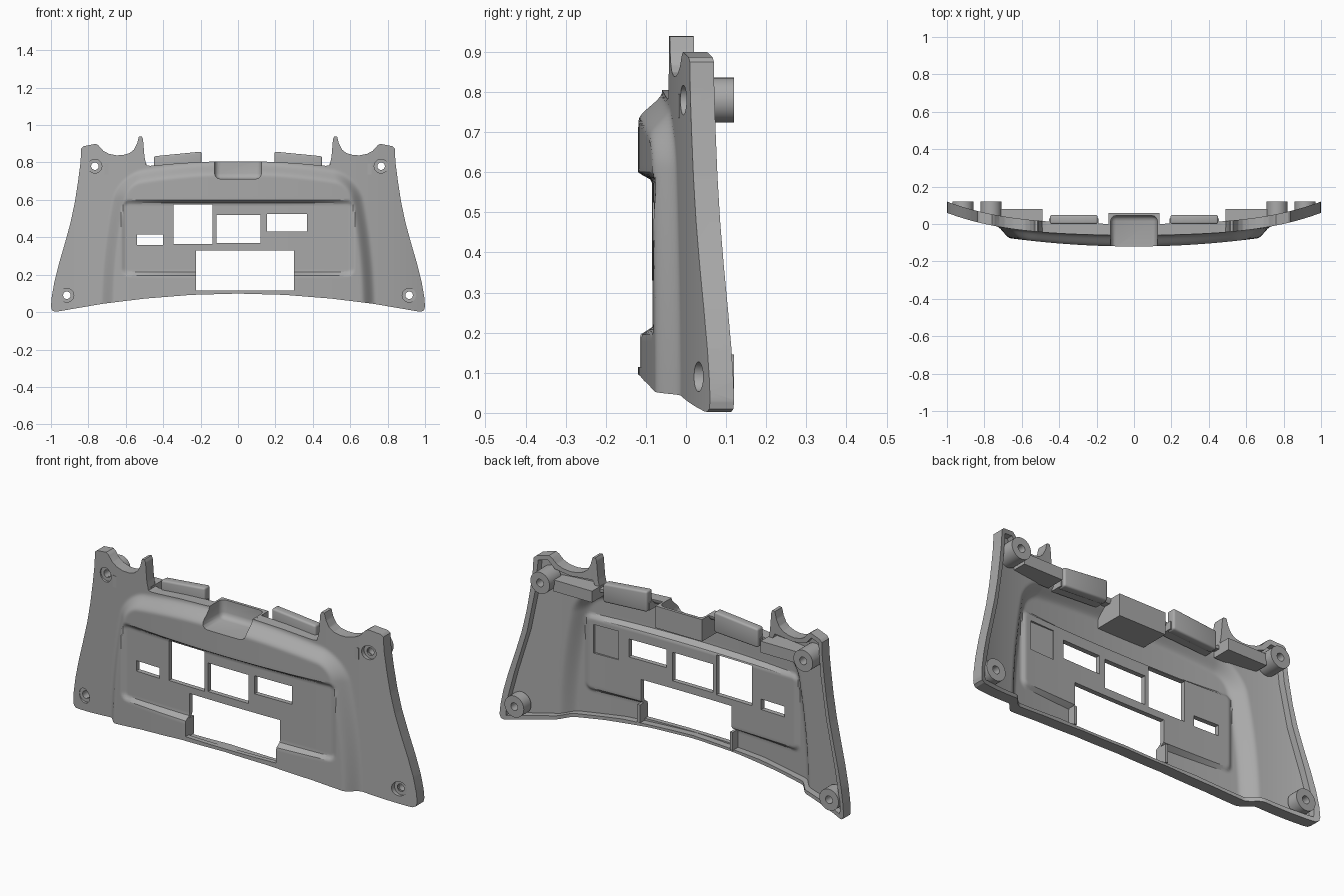
import bpy, bmesh, math
from mathutils import Vector

cube = bpy.data.objects.get("Cube")
if cube:
    bpy.data.objects.remove(cube, do_unlink=True)

grey = bpy.data.materials.new("plain_grey")
grey.use_nodes = True
grey.diffuse_color = (0.4, 0.4, 0.4, 1)
grey.node_tree.nodes["Principled BSDF"].inputs["Base Color"].default_value = grey.diffuse_color


def smooth(t):
    t = min(max(t, 0), 1)
    return t * t * (3 - 2 * t)


def inset_distance(a, b, r):
    # distance inside two edges that meet in a corner of radius r
    return r - math.hypot(max(r - a, 0), max(r - b, 0))


def flange(x):
    return -0.06 + 0.05 * x**2 + 0.07 * x**4


def front(x, z):
    # bowed flange, raised panel, shallow recess in the panel
    side = 0.735 - 0.17 * z * z - abs(x)
    top = 0.805 - 0.16 * x * x - z
    rise = smooth(inset_distance(side, top, 0.13) / 0.075)
    panel = -0.12 + 0.1 * x * x
    floor = max(-0.085 + 0.04 * x * x, panel)
    edge = inset_distance(0.625 - abs(x), 0.205 - abs(z - 0.397), 0.04)
    panel += (floor - panel) * smooth(edge / 0.025)
    return flange(x) + (panel - flange(x)) * rise


def finish(name, bm):
    bmesh.ops.recalc_face_normals(bm, faces=bm.faces)
    mesh = bpy.data.meshes.new(name)
    bm.to_mesh(mesh)
    bm.free()
    mesh.materials.append(grey)
    ob = bpy.data.objects.new(name, mesh)
    bpy.context.collection.objects.link(ob)
    return ob


def thicken(bm, move):
    new = bmesh.ops.extrude_face_region(bm, geom=bm.faces[:], use_keep_orig=True)["geom"]
    for v in new:
        if isinstance(v, bmesh.types.BMVert):
            v.co.y = move(v.co)


def sheet(name, x0, x1, z0, z1, offset, back):
    # solid between the curved front (plus offset) and a back surface
    bm = bmesh.new()
    step = 0.009
    bmesh.ops.create_grid(bm, x_segments=round((x1 - x0) / step),
                          y_segments=round((z1 - z0) / step), size=0.5)
    for v in bm.verts:
        x = x0 + (v.co.x + 0.5) * (x1 - x0)
        z = z0 + (v.co.y + 0.5) * (z1 - z0)
        v.co = (x, front(x, z) + offset, z)
    thicken(bm, back)
    return finish(name, bm)


def prism(name, points, y0=-0.4, y1=0.4):
    bm = bmesh.new()
    bm.faces.new([bm.verts.new((x, y0, z)) for x, z in points])
    thicken(bm, lambda co: y1)
    return finish(name, bm)


def mirrored(half):
    return half + [(-x, z) for x, z in reversed(half) if x > 0]


def box(name, x0, x1, y0, y1, z0, z1, bevel=0.0):
    ob = prism(name, [(x0, z0), (x1, z0), (x1, z1), (x0, z1)], y0, y1)
    if bevel:
        soften(ob, bevel)
    return ob


def soften(ob, width):
    bm = bmesh.new()
    bm.from_mesh(ob.data)
    bmesh.ops.bevel(bm, geom=bm.edges[:], offset=width, segments=3, profile=0.5, affect='EDGES')
    bm.to_mesh(ob.data)
    bm.free()


def rod(name, x, z, radius, y0, y1):
    ring = [(x + radius * math.cos(a * math.tau / 32), z + radius * math.sin(a * math.tau / 32))
            for a in range(32)]
    return prism(name, ring, y0, y1)


def combine(ob, other, operation):
    mod = ob.modifiers.new("cut", 'BOOLEAN')
    mod.operation = operation
    mod.solver = 'MANIFOLD'
    mod.object = other
    bpy.context.view_layer.objects.active = ob
    bpy.ops.object.modifier_apply(modifier=mod.name)
    bpy.data.objects.remove(other, do_unlink=True)


# Shell outline, with horned notches at the top and a bowed lower edge
outline = mirrored([
    (0, 0.805), (0.13, 0.805), (0.3, 0.797), (0.47, 0.782), (0.49, 0.785), (0.5, 0.83),
    (0.508, 0.925), (0.515, 0.94), (0.53, 0.938), (0.54, 0.9), (0.557, 0.868), (0.58, 0.85),
    (0.615, 0.84), (0.65, 0.838), (0.69, 0.846), (0.72, 0.862), (0.745, 0.89), (0.76, 0.9),
    (0.825, 0.887), (0.838, 0.875), (0.842, 0.8), (0.855, 0.7), (0.872, 0.59), (0.895, 0.48),
    (0.925, 0.37), (0.957, 0.26), (0.982, 0.16), (0.996, 0.08), (1, 0.03), (0.995, 0.01),
    (0.98, 0.002), (0.96, 0.004), (0.72, 0.045), (0.5, 0.072), (0.25, 0.092), (0, 0.099)])
inner = mirrored([
    (0, 0.785), (0.3, 0.777), (0.5, 0.765), (0.53, 0.82), (0.65, 0.815), (0.73, 0.835),
    (0.765, 0.875), (0.815, 0.865), (0.83, 0.7), (0.87, 0.48), (0.93, 0.26), (0.972, 0.08),
    (0.97, 0.025), (0.72, 0.064), (0.4, 0.1), (0, 0.114)])

shell = sheet("panel_shell", -1.02, 1.02, -0.02, 0.96, 0, lambda co: co.y + 0.06)
combine(shell, prism("outline", outline), 'INTERSECT')
cavity = sheet("cavity", -1.02, 1.02, -0.02, 0.96, 0.025, lambda co: 0.3)
combine(cavity, prism("inner", inner), 'INTERSECT')
combine(shell, cavity, 'DIFFERENCE')

# Grip pocket in the top edge
housing = sheet("housing", -0.135, 0.135, 0.69, 0.805, 0.003, lambda co: 0.06)
combine(shell, housing, 'UNION')
pocket = box("pocket", -0.125, 0.125, -0.3, 0.045, 0.712, 1.0, 0.03)
combine(shell, pocket, 'DIFFERENCE')

# Openings for displays and switches
for x0, x1, z0, z1 in [(-0.54, -0.4, 0.36, 0.415), (-0.345, -0.135, 0.365, 0.575),
                       (-0.115, 0.12, 0.37, 0.52), (0.155, 0.37, 0.43, 0.525),
                       (-0.225, 0.3, 0.115, 0.33)]:
    combine(shell, box("opening", x0, x1, -0.3, 0.3, z0, z1), 'DIFFERENCE')
combine(shell, box("rear_pocket", 0.43, 0.57, -0.058, 0.2, 0.4, 0.55), 'DIFFERENCE')

parts = [shell]

# Screw bosses with countersunk through holes
for side, word in ((1, "left"), (-1, "right")):
    for x, z, level in ((0.765, 0.78, "upper"), (0.915, 0.09, "lower")):
        y = flange(x)
        boss = rod(f"{level}_{word}_boss", side * x, z, 0.056, y + 0.028, 0.12)
        combine(boss, rod("bore", side * x, z, 0.02, -0.4, 0.4), 'DIFFERENCE')
        combine(shell, rod("bore", side * x, z, 0.02, -0.4, 0.4), 'DIFFERENCE')
        combine(shell, rod("countersink", side * x, z, 0.037, -0.4, y + 0.014), 'DIFFERENCE')
        parts.append(boss)

    # Top tabs, their ledges and the side brackets
    tab = prism(f"{word}_tab", [(side * x, z) for x, z in
                ((0.195, 0.75), (0.45, 0.735), (0.45, 0.833), (0.195, 0.858))], 0.0, 0.048)
    soften(tab, 0.01)
    ledge = prism(f"{word}_tab_ledge", [(side * x, z) for x, z in
                  ((0.19, 0.755), (0.455, 0.74), (0.455, 0.78), (0.19, 0.795))], -0.04, 0.03)
    xs = sorted((side * 0.49, side * 0.715))
    bracket = box(f"{word}_bracket", *xs, -0.02, 0.08, 0.735, 0.795)
    parts += [tab, ledge, bracket]

# Cheeks behind the large opening
for x0, word in ((-0.24, "right"), (0.3, "left")):
    parts.append(box(f"{word}_opening_cheek", x0, x0 + 0.015, -0.095, -0.045, 0.105, 0.2))

bpy.ops.object.select_all(action='DESELECT')
for ob in parts:
    ob.select_set(True)
bpy.context.view_layer.objects.active = shell
bpy.ops.object.shade_smooth_by_angle(angle=math.radians(32))
